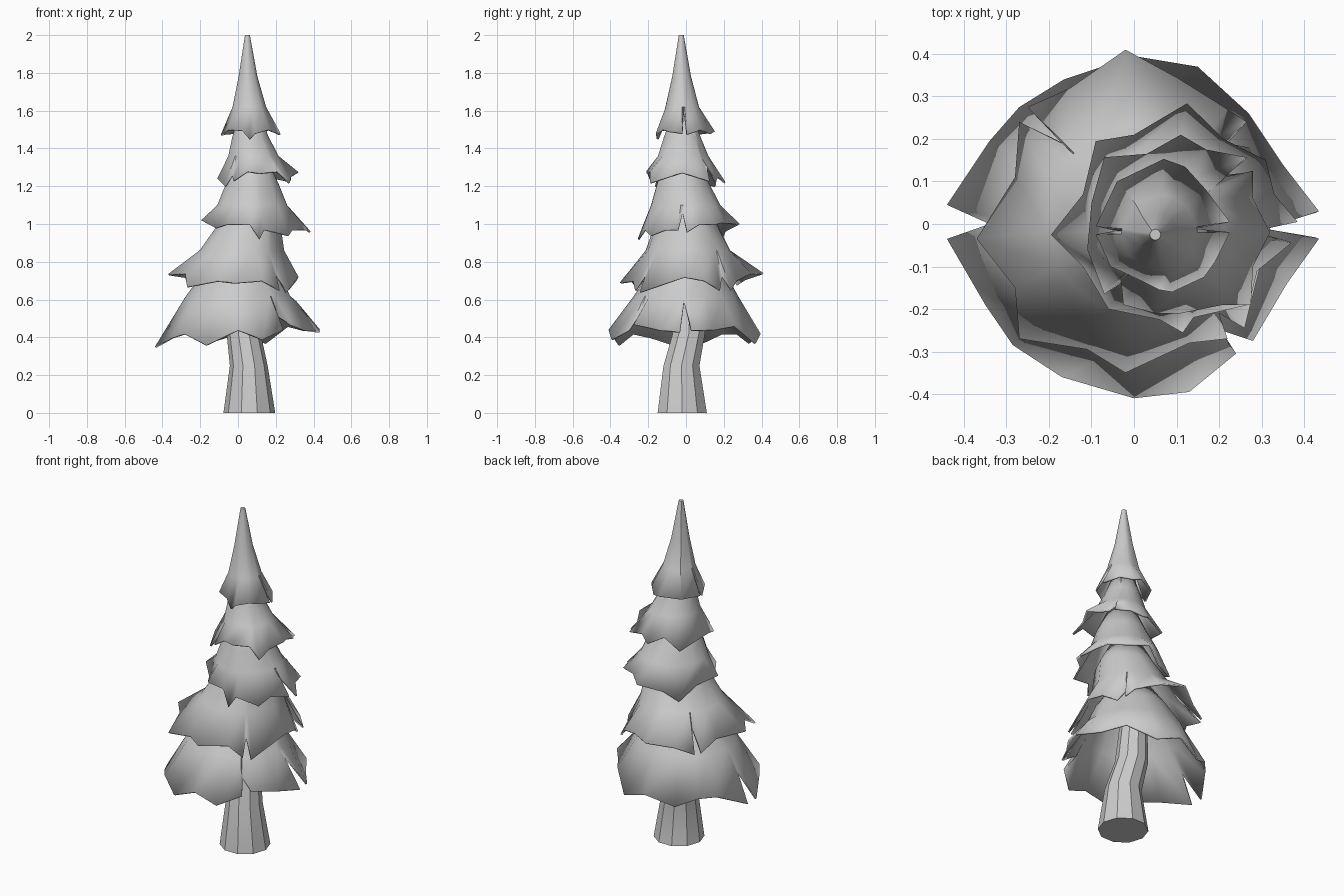
import bpy, bmesh
from math import atan2, cos, sin, tau


def finish(bm, name, thickness=0.0):
    bmesh.ops.recalc_face_normals(bm, faces=bm.faces) if not thickness else None
    me = bpy.data.meshes.new(name)
    bm.to_mesh(me)
    bm.free()
    ob = bpy.data.objects.new(name, me)
    bpy.context.collection.objects.link(ob)
    if thickness:
        m = ob.modifiers.new("thickness", 'SOLIDIFY')
        m.thickness = thickness
        m.offset = -1
    bpy.ops.object.select_all(action='DESELECT')
    bpy.context.view_layer.objects.active = ob
    ob.select_set(True)
    bpy.ops.object.shade_smooth_by_angle(angle=0.6)
    return ob


def bridge(bm, low, high):
    n = len(low)
    for i in range(n):
        j = (i + 1) % n
        bm.faces.new((low[i], low[j], high[j], high[i]))


def tier(name, rim, rings, cap=False):
    """Jagged counter-clockwise rim joined to round rings (x, y, z, radius)."""
    bm = bmesh.new()
    low = [bm.verts.new(p) for p in rim]
    cx, cy = rings[0][:2]
    angles = [atan2(y - cy, x - cx) for x, y, z in rim]
    for x, y, z, r in rings:
        high = [bm.verts.new((x + r * cos(a), y + r * sin(a), z)) for a in angles]
        bridge(bm, low, high)
        low = high
    if cap:
        bm.faces.new(low)
    return finish(bm, name, 0.01)


# Bent, tapering trunk
bm = bmesh.new()
prev = None
for x, y, z, r in [(0.06, -0.02, 0, 0.137), (0.057, -0.024, 0.25, 0.1),
                   (0.03, 0.015, 0.42, 0.09), (0.02, 0.02, 0.65, 0.075),
                   (0.05, 0.0, 1.0, 0.055), (0.065, -0.02, 1.5, 0.03)]:
    ring = [bm.verts.new((x + r * cos(tau * i / 10), y + r * sin(tau * i / 10), z))
            for i in range(10)]
    if prev:
        bridge(bm, prev, ring)
    else:
        bm.faces.new(ring[::-1])
    prev = ring
bm.faces.new(prev)
finish(bm, "trunk")

# Bottom tier
tier("branches_bottom", [
    (0.435, 0.03, 0.44), (0.35, 0.14, 0.44), (0.27, 0.26, 0.46), (0.15, 0.37, 0.37),
    (0.0, 0.395, 0.42), (-0.165, 0.34, 0.37), (-0.27, 0.275, 0.42), (-0.34, 0.195, 0.42),
    (-0.44, 0.045, 0.35), (-0.34, 0.0, 0.5), (-0.44, -0.035, 0.35), (-0.35, -0.19, 0.4),
    (-0.285, -0.285, 0.42), (-0.17, -0.36, 0.36), (0.0, -0.41, 0.44), (0.13, -0.395, 0.39),
    (0.24, -0.305, 0.44), (0.205, -0.25, 0.52), (0.28, -0.275, 0.47), (0.36, -0.14, 0.44),
    (0.435, -0.035, 0.43), (0.31, -0.012, 0.59)],
    [(0.0, 0.0, 0.62, 0.275), (0.02, 0.005, 0.74, 0.205), (0.03, 0.01, 0.86, 0.12)])

# Second tier
tier("branches_low", [
    (0.32, -0.01, 0.72), (0.31, 0.1, 0.7), (0.27, 0.18, 0.65), (0.22, 0.19, 0.72),
    (0.265, 0.24, 0.65), (0.22, 0.27, 0.7), (0.1, 0.345, 0.74), (-0.02, 0.41, 0.74),
    (-0.15, 0.32, 0.71), (-0.25, 0.275, 0.68), (-0.17, 0.19, 0.8), (-0.27, 0.24, 0.68),
    (-0.28, 0.11, 0.72), (-0.37, -0.035, 0.735), (-0.28, -0.15, 0.74), (-0.27, -0.27, 0.67),
    (-0.11, -0.295, 0.7), (-0.02, -0.35, 0.69), (0.13, -0.28, 0.7), (0.22, -0.27, 0.65),
    (0.2, -0.21, 0.74), (0.26, -0.245, 0.64)],
    [(0.02, 0.01, 0.86, 0.225), (0.06, 0.0, 1.0, 0.165), (0.06, 0.0, 1.12, 0.1)])

# Middle tier
tier("branches_middle", [
    (0.385, 0.005, 0.96), (0.33, 0.07, 1.0), (0.31, 0.15, 1.0), (0.21, 0.2, 1.01),
    (0.125, 0.284, 1.0), (0.0, 0.21, 0.96), (-0.09, 0.195, 0.92), (-0.12, 0.07, 0.98),
    (-0.195, -0.025, 1.02), (-0.12, -0.1, 0.98), (-0.06, -0.2, 1.0), (0.06, -0.225, 1.0),
    (0.115, -0.256, 0.92), (0.14, -0.22, 0.97), (0.27, -0.19, 0.94), (0.29, -0.11, 0.97),
    (0.37, -0.045, 0.97), (0.28, -0.018, 1.06)],
    [(0.075, 0.0, 1.1, 0.185), (0.075, -0.015, 1.22, 0.137), (0.07, -0.02, 1.36, 0.075)])

# Upper tier
tier("branches_high", [
    (0.32, -0.02, 1.275), (0.28, 0.06, 1.25), (0.28, 0.125, 1.23), (0.21, 0.11, 1.3),
    (0.265, 0.157, 1.23), (0.17, 0.175, 1.25), (0.11, 0.21, 1.22), (0.03, 0.165, 1.26),
    (-0.07, 0.157, 1.2), (-0.1, 0.05, 1.23), (-0.11, -0.06, 1.24), (-0.07, -0.165, 1.2),
    (-0.03, -0.14, 1.26), (-0.025, -0.19, 1.23), (0.05, -0.21, 1.28), (0.11, -0.21, 1.27),
    (0.21, -0.19, 1.28), (0.275, -0.19, 1.22), (0.28, -0.1, 1.25)],
    [(0.08, -0.015, 1.36, 0.135), (0.065, -0.02, 1.46, 0.098), (0.06, -0.02, 1.58, 0.055)])

# Pointed top tier
tier("branches_top", [
    (0.225, 0.005, 1.475), (0.17, 0.08, 1.5), (0.12, 0.135, 1.48), (0.07, 0.153, 1.49),
    (-0.04, 0.1, 1.48), (-0.09, -0.005, 1.475), (-0.045, -0.016, 1.53), (-0.09, -0.025, 1.47),
    (-0.055, -0.1, 1.5), (0.02, -0.135, 1.495), (0.06, -0.155, 1.45), (0.09, -0.16, 1.48),
    (0.165, -0.125, 1.5), (0.19, -0.09, 1.49), (0.225, -0.02, 1.48), (0.14, -0.012, 1.59)],
    [(0.06, -0.02, 1.62, 0.089), (0.053, -0.023, 1.78, 0.05),
     (0.05, -0.025, 2.0, 0.013)], cap=True)
